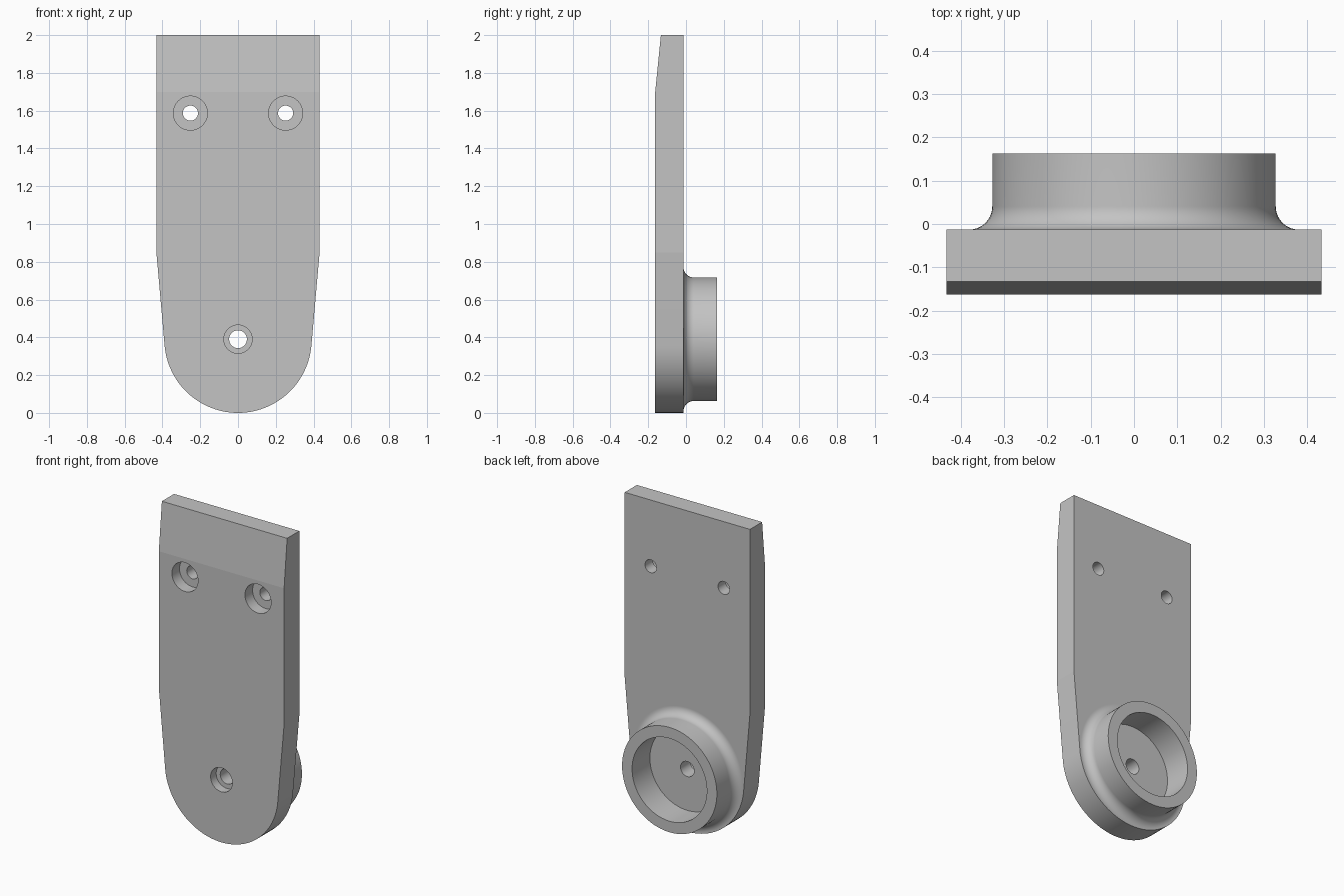
import bpy, bmesh, math
from mathutils import Matrix, Vector

cube = bpy.data.objects.get("Cube")
if cube:
    bpy.data.objects.remove(cube, do_unlink=True)

FRONT, BACK, RIM = -0.163, -0.013, 0.163
HALF, TOP, BEVEL_Z, SHOULDER = 0.432, 2.0, 1.7, 0.85
R = 0.39  # bottom arc radius, also the height of its centre

grey = bpy.data.materials.new("plain grey")
grey.use_nodes = True
grey.diffuse_color = (0.55, 0.55, 0.55, 1)
grey.node_tree.nodes["Principled BSDF"].inputs["Base Color"].default_value = grey.diffuse_color


def make_object(name, bm):
    bmesh.ops.recalc_face_normals(bm, faces=bm.faces)
    mesh = bpy.data.meshes.new(name)
    bm.to_mesh(mesh)
    bm.free()
    mesh.materials.append(grey)
    obj = bpy.data.objects.new(name, mesh)
    bpy.context.collection.objects.link(obj)
    return obj


def lathe(name, profile, x, z):
    """Revolve (radius, y) points around an axis along y through (x, z)."""
    bm = bmesh.new()
    verts = [bm.verts.new((r, y, 0)) for r, y in profile]
    edges = [bm.edges.new(pair) for pair in zip(verts, verts[1:])]
    bmesh.ops.spin(bm, geom=verts + edges, cent=(0, 0, 0), axis=(0, 1, 0),
                   angle=math.tau, steps=96)
    bmesh.ops.remove_doubles(bm, verts=bm.verts, dist=1e-5)
    bmesh.ops.transform(bm, matrix=Matrix.Translation((x, 0, z)), verts=bm.verts)
    return make_object(name, bm)


def select_only(obj):
    bpy.ops.object.select_all(action="DESELECT")
    obj.select_set(True)
    bpy.context.view_layer.objects.active = obj


# Plate: straight top, tapered sides tangent to a round bottom
corner = Vector((HALF, SHOULDER - R))
tangent = math.atan2(corner.y, corner.x) - math.acos(R / corner.length)
sweep = math.pi + 2 * tangent
outline = [(HALF, TOP), (HALF, BEVEL_Z), (HALF, SHOULDER)]
for i in range(49):
    a = tangent - sweep * i / 48
    outline.append((R * math.cos(a), R + R * math.sin(a)))
outline += [(-HALF, SHOULDER), (-HALF, BEVEL_Z), (-HALF, TOP)]

bm = bmesh.new()
front = [bm.verts.new((x, FRONT, z)) for x, z in outline]
face = bm.faces.new(front)
extruded = bmesh.ops.extrude_face_region(bm, geom=[face], use_keep_orig=True)
back = [g for g in extruded["geom"] if isinstance(g, bmesh.types.BMVert)]
bmesh.ops.translate(bm, verts=back, vec=(0, BACK - FRONT, 0))

# Sloped lead-in on the upper front
bmesh.ops.connect_verts(bm, verts=[front[1], front[-2]])
for v in (front[0], front[-1]):
    v.co.y += 0.03
plate = make_object("mounting_plate", bm)

# Counterbored screw holes: x, z, bore radius, hole radius, bore depth
for x, z, bore, hole, depth in ((-0.252, 1.587, 0.09, 0.04, 0.075),
                                (0.252, 1.587, 0.09, 0.04, 0.075),
                                (0, R, 0.075, 0.047, 0.055)):
    step = FRONT + depth
    cutter = lathe("hole_cutter", [(0, FRONT - 0.1), (bore, FRONT - 0.1), (bore, step),
                                   (hole, step), (hole, BACK + 0.1), (0, BACK + 0.1)], x, z)
    cutter.hide_render = True
    select_only(plate)
    mod = plate.modifiers.new("screw_hole", "BOOLEAN")
    mod.operation, mod.solver, mod.object = "DIFFERENCE", "EXACT", cutter
    bpy.ops.object.modifier_apply(modifier=mod.name)
    bpy.data.objects.remove(cutter, do_unlink=True)

# Round cup on the back with a filleted foot
OUTER, INNER, FILLET = 0.327, 0.258, 0.054
profile = [(INNER, BACK), (INNER, RIM), (OUTER, RIM)]
for i in range(25):
    a = math.pi / 2 * i / 24
    profile.append((OUTER + FILLET * (1 - math.cos(a)), BACK + FILLET * (1 - math.sin(a))))
cup = lathe("back_cup", profile, 0, R)

for obj in (plate, cup):
    select_only(obj)
    bpy.ops.object.shade_smooth_by_angle(angle=math.radians(4.5))
